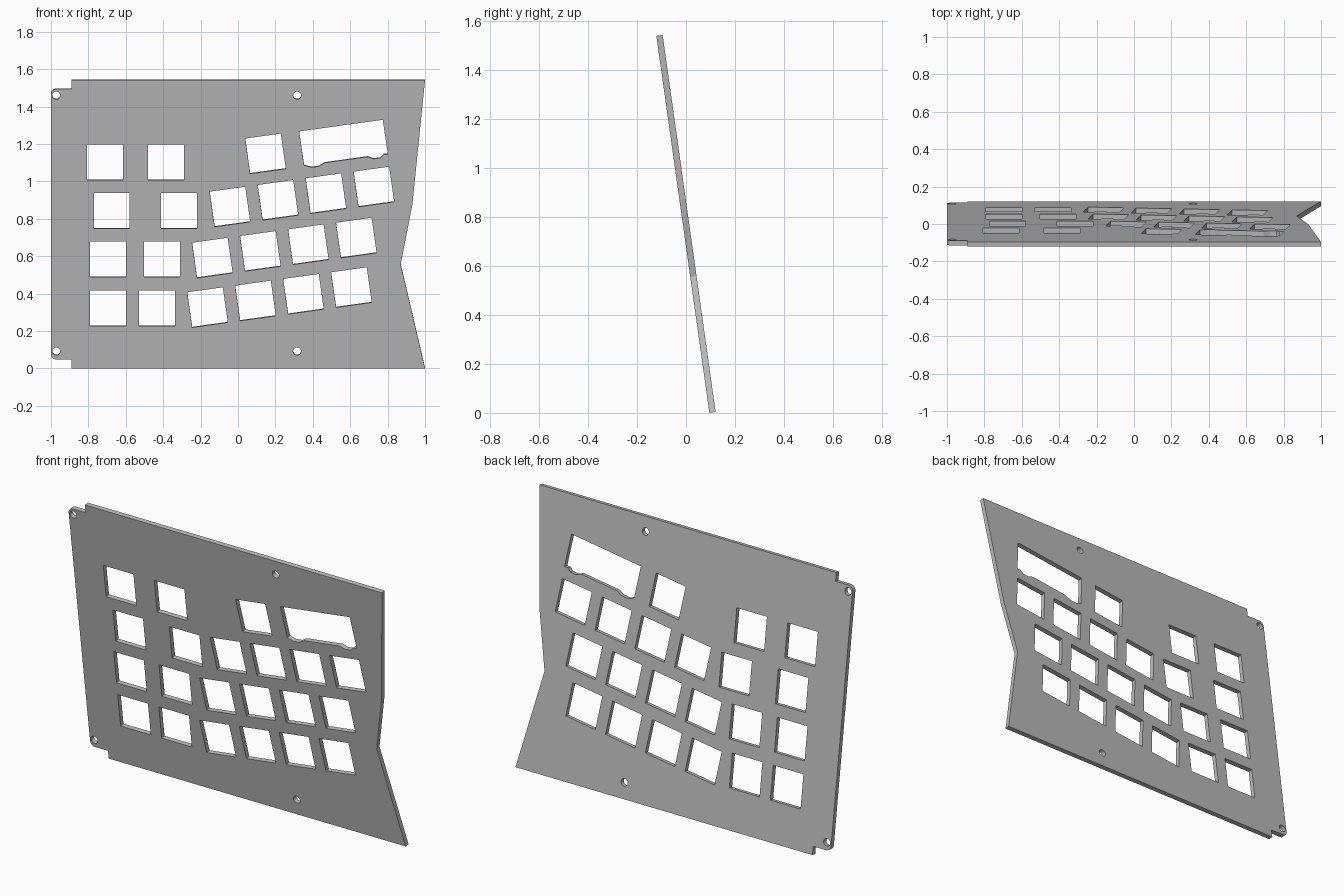
import bpy
from math import cos, sin, pi, radians
from mathutils import Matrix, Vector

if "Cube" in bpy.data.objects:
    bpy.data.objects.remove(bpy.data.objects["Cube"])

TILT = radians(8)
THICK = 0.026
MID = 0.7725          # height of the plate centre
HALF = 0.778          # half the plate length along its slope
KEY = 0.192           # side of a key opening
PITCH = 0.259         # spacing of keys along an angled row


def slope(z):
    """Height on the front face to distance along the sloping plate."""
    return (z - MID + THICK / 2 * sin(TILT)) / cos(TILT)


def arc(x, y, r, start, end, steps):
    angles = [start + (end - start) * i / steps for i in range(steps + 1)]
    return [(x + r * cos(a), y + r * sin(a)) for a in angles]


def square(x, y, turn=0):
    rot = Matrix.Rotation(turn, 2)
    h = KEY / 2
    corners = [Vector(c) for c in ((-h, -h), (h, -h), (h, h), (-h, h))]
    return [tuple(rot @ c + Vector((x, y))) for c in corners]


# Outline: notched right-hand edge and two rounded screw tabs
tab_x, tab_y, r = -0.889, slope(1.494), 0.03
outline = [(tab_x, -HALF), (1, -HALF), (0.87, slope(0.557)),
           (0.932, slope(0.873)), (1, HALF), (tab_x, HALF), (tab_x, tab_y)]
outline += arc(-1 + r, tab_y - r, r, pi / 2, pi, 6)
outline += arc(-1 + r, -tab_y + r, r, pi, 1.5 * pi, 6)
outline += [(tab_x, -tab_y)]
loops = [outline]

# Screw holes
for x in (-0.972, 0.316):
    for z in (0.091, 1.459):
        loops.append(arc(x, slope(z), 0.021, 0, 2 * pi, 32)[:-1])

# Straight key openings, two per row
for z, xs in ((1.102, (-0.71, -0.386)), (0.842, (-0.675, -0.316)),
              (0.583, (-0.695, -0.407)), (0.321, (-0.695, -0.434))):
    loops += [square(x, slope(z)) for x in xs]

# Angled key openings: first key of each row and the number of keys
for x, z, count in ((0.147, 1.148, 1), (-0.043, 0.864, 4),
                    (-0.137, 0.591, 4), (-0.163, 0.326, 4)):
    for i in range(count):
        loops.append(square(x + i * PITCH * cos(TILT),
                            slope(z) + i * PITCH * sin(TILT), TILT))

# Wide key opening with two dips in its lower edge
wide = [(0.327, 1.267), (0.774, 1.329), (0.801, 1.145), (0.779, 1.144),
        (0.763, 1.126), (0.726, 1.12), (0.693, 1.131), (0.463, 1.099),
        (0.431, 1.08), (0.393, 1.075), (0.353, 1.086)]
loops.append([(x, slope(z)) for x, z in wide])

# Filled and extruded profile
curve = bpy.data.curves.new("plate_profile", "CURVE")
curve.dimensions = "2D"
curve.fill_mode = "BOTH"
curve.extrude = THICK / 2
for loop in loops:
    spline = curve.splines.new("POLY")
    spline.points.add(len(loop) - 1)
    for point, (x, y) in zip(spline.points, loop):
        point.co = (x, y, 0, 1)
    spline.use_cyclic_u = True

grey = bpy.data.materials.new("plain_grey")
grey.use_nodes = True
colour = (0.5, 0.5, 0.5, 1)
grey.diffuse_color = colour
grey.node_tree.nodes["Principled BSDF"].inputs["Base Color"].default_value = colour
curve.materials.append(grey)

# Stand the plate up, leaning forwards
plate = bpy.data.objects.new("switch_plate", curve)
bpy.context.collection.objects.link(plate)
plate.rotation_euler = (pi / 2 + TILT, 0, 0)
plate.location = (0, 0, MID)
bpy.ops.object.select_all(action="DESELECT")
plate.select_set(True)
bpy.context.view_layer.objects.active = plate
bpy.ops.object.convert(target="MESH")
bpy.ops.object.shade_flat()
